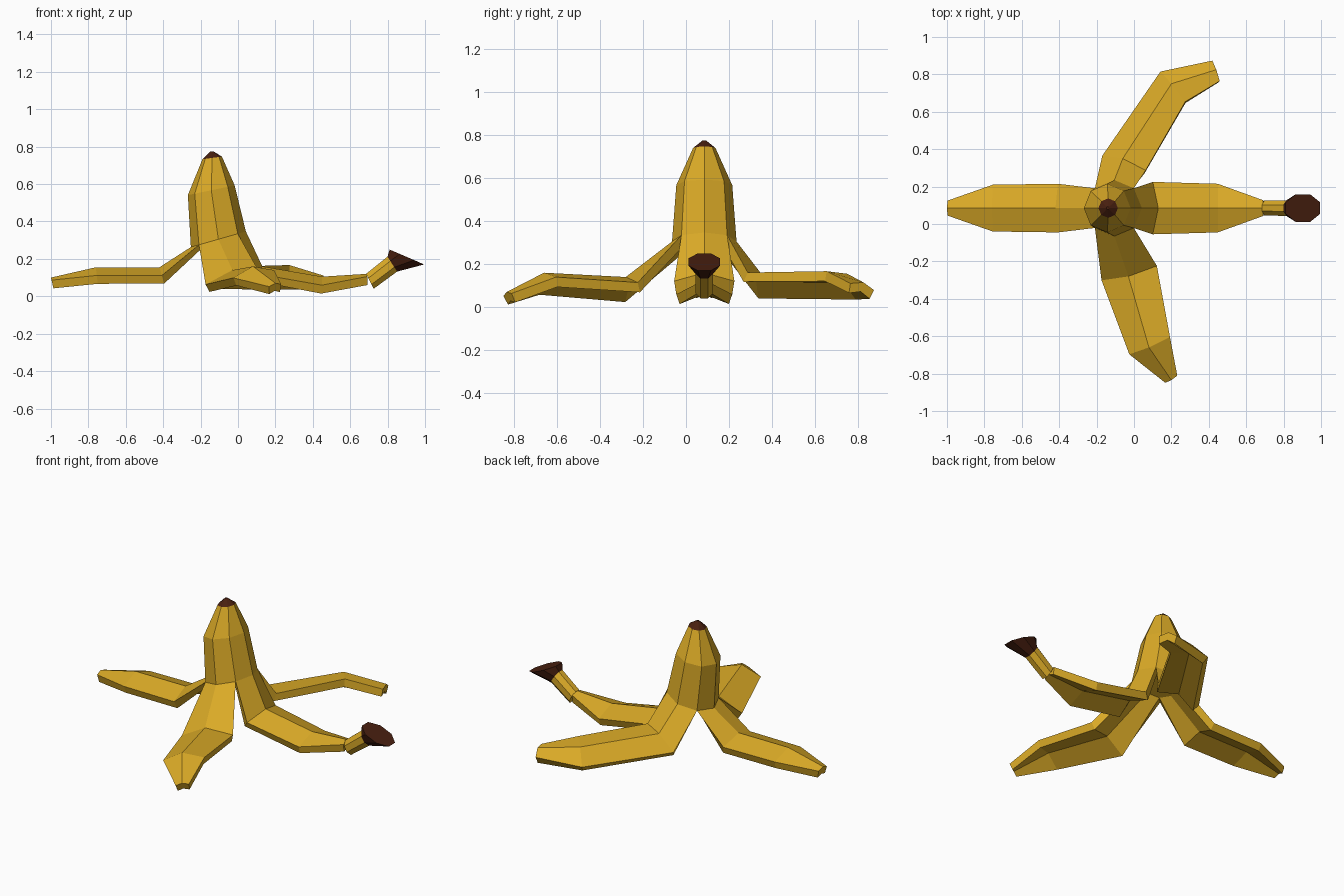
import bpy, bmesh, math
from mathutils import Vector as V

if "Cube" in bpy.data.objects:
    bpy.data.objects.remove(bpy.data.objects["Cube"])

YC = 0.085  # y of the body axis and of the left/right peels


def material(name, rgb):
    m = bpy.data.materials.new(name)
    m.diffuse_color = (*rgb, 1)
    m.use_nodes = True
    m.node_tree.nodes["Principled BSDF"].inputs["Base Color"].default_value = m.diffuse_color
    return m


yellow = material("peel yellow", (0.70, 0.40, 0.02))
brown = material("dark brown", (0.065, 0.014, 0.005))


def loft(name, rings, mat):
    """Closed flat-shaded solid through rings of equal point count."""
    bm = bmesh.new()
    vs = [[bm.verts.new(p) for p in r] for r in rings]
    n = len(vs[0])
    for a, b in zip(vs, vs[1:]):
        for i in range(n):
            bm.faces.new((a[i], a[(i + 1) % n], b[(i + 1) % n], b[i]))
    bm.faces.new(vs[0])
    bm.faces.new(vs[-1])
    bmesh.ops.recalc_face_normals(bm, faces=bm.faces)
    me = bpy.data.meshes.new(name)
    bm.to_mesh(me)
    bm.free()
    me.materials.append(mat)
    ob = bpy.data.objects.new(name, me)
    bpy.context.collection.objects.link(ob)
    return ob


def octagon(x, z, ux, uz, ry, turn=0.0):
    """Octagon around (x, YC, z) with in-plane half axis (ux, uz) and y half axis."""
    pts = []
    for i in range(8):
        a = math.radians(45 * i + turn)
        c, s = math.cos(a), math.sin(a)
        pts.append(V((x + ux * c, YC + ry * s, z + uz * c)))
    return pts


# Closed upper body, curving slightly, with a tilted lower ring
split = octagon(-0.105, 0.305, 0.147, 0.042, 0.15)
inner = octagon(-0.105, 0.295, 0.095, 0.027, 0.097)
top = octagon(-0.138, 0.74, 0.052, 0.007, 0.052)
loft("body", [inner, split, octagon(-0.143, 0.567, 0.125, 0.026, 0.13), top], yellow)
loft("body_tip", [top, octagon(-0.14, 0.775, 0.008, 0.0, 0.008)], brown)


def peel(name, k, stations):
    """Peel from ring corner k; stations are ridge x, y, z, half width, roll."""
    r, l = (k - 1) % 8, (k + 1) % 8
    rings = [[split[r], split[k], split[l], inner[l], inner[k], inner[r]]]
    path = [split[k]] + [V(s[:3]) for s in stations]
    for i, (_, _, _, hw, roll) in enumerate(stations, 1):
        t = (path[i] - path[i - 1]).normalized()
        if i + 1 < len(path):
            t = (t + (path[i + 1] - path[i]).normalized()).normalized()
        side = t.cross(V((0, 0, 1))).normalized()
        up = side.cross(t)
        a = math.radians(roll)
        side, up = (side * math.cos(a) + up * math.sin(a),
                    up * math.cos(a) - side * math.sin(a))
        ridge, drop, thick = path[i], up * hw * 0.35, up * 0.045
        right, left = ridge + side * hw - drop, ridge - side * hw - drop
        inset = side * hw * 0.12
        rings.append([right, ridge, left,
                      left - thick + inset, ridge - thick, right - thick - inset])
    loft(name, rings, yellow)


# Four peels lying on the ground
peel("right_peel", 0, [(0.13, YC, 0.16, 0.14, 0), (0.45, YC, 0.105, 0.13, 0),
                       (0.69, YC, 0.12, 0.042, 0)])
peel("back_peel", 2, [(-0.06, 0.35, 0.155, 0.13, 22), (0.20, 0.75, 0.155, 0.115, 25),
                      (0.44, 0.825, 0.115, 0.06, 15)])
peel("left_peel", 4, [(-0.42, YC, 0.155, 0.13, 0), (-0.76, YC, 0.155, 0.125, 0),
                      (-1.0, YC, 0.10, 0.04, 0)])
peel("front_peel", 6, [(-0.03, -0.28, 0.14, 0.155, -10), (0.08, -0.66, 0.16, 0.12, -10),
                       (0.20, -0.835, 0.07, 0.038, -10)])

# Stem bending up from the right peel, with a flared dark cut end
neck = octagon(0.825, 0.172, -0.028, 0.043, 0.045, 22.5)
loft("stem", [octagon(0.705, 0.08, -0.022, 0.043, 0.043, 22.5), neck], yellow)
loft("stem_end", [neck, octagon(0.903, 0.21, -0.1, 0.043, 0.08, 22.5)], brown)
